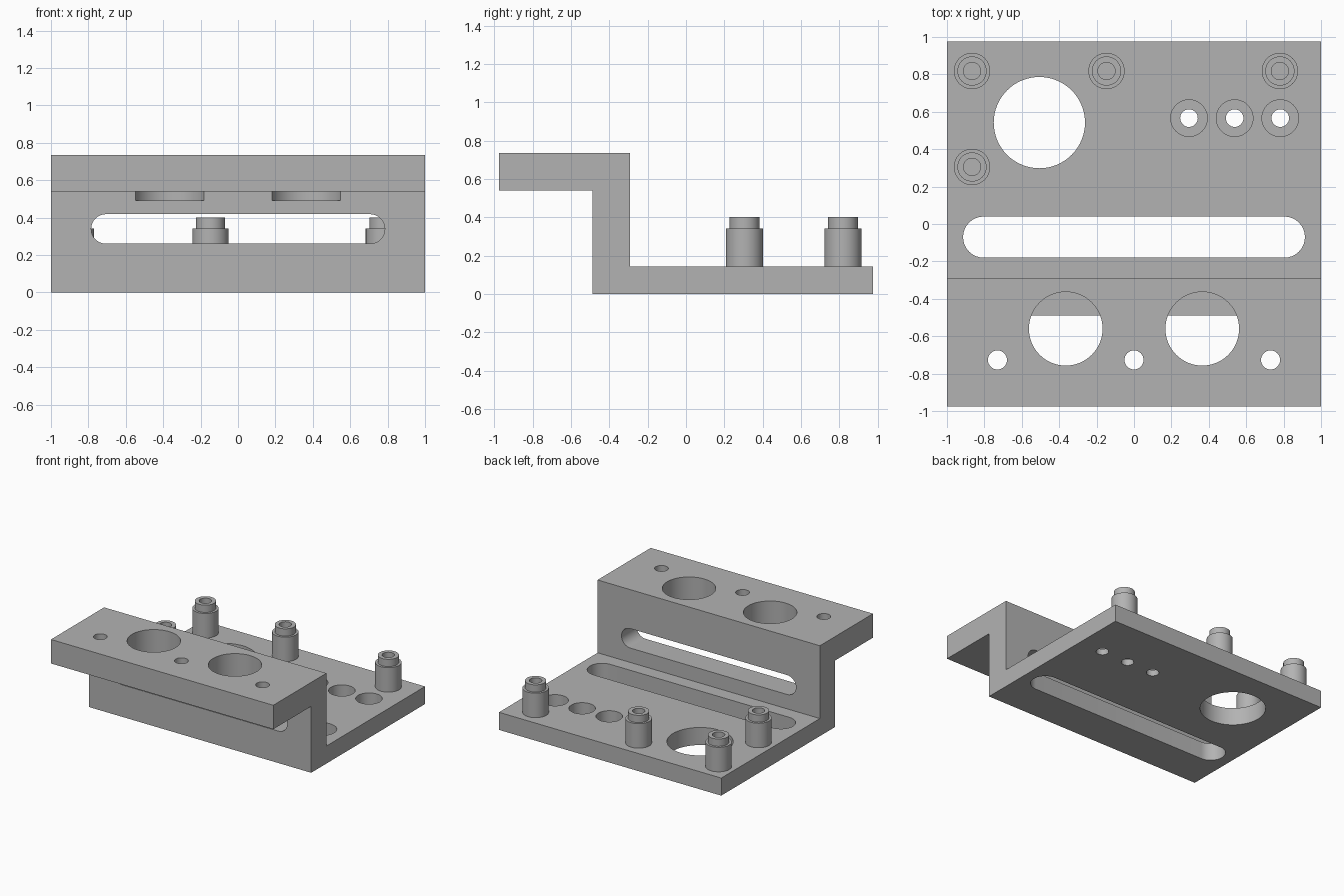
import bpy, bmesh, math
from mathutils import Matrix, Vector

cube = bpy.data.objects.get("Cube")
if cube:
    bpy.data.objects.remove(cube, do_unlink=True)

grey = bpy.data.materials.new("plain_grey")
grey.use_nodes = True
GREY = (0.45, 0.45, 0.45, 1)
grey.diffuse_color = GREY
grey.node_tree.nodes["Principled BSDF"].inputs["Base Color"].default_value = GREY


def make_object(name, bm):
    bmesh.ops.recalc_face_normals(bm, faces=bm.faces)
    mesh = bpy.data.meshes.new(name)
    bm.to_mesh(mesh)
    bm.free()
    mesh.materials.append(grey)
    obj = bpy.data.objects.new(name, mesh)
    bpy.context.collection.objects.link(obj)
    return obj


def extrude_outline(name, points, direction):
    bm = bmesh.new()
    face = bm.faces.new([bm.verts.new(p) for p in points])
    moved = bmesh.ops.extrude_face_region(bm, geom=[face])["geom"]
    bmesh.ops.translate(bm, vec=direction,
                        verts=[v for v in moved if isinstance(v, bmesh.types.BMVert)])
    return make_object(name, bm)


def smooth(obj):
    bpy.ops.object.select_all(action='DESELECT')
    obj.select_set(True)
    bpy.context.view_layer.objects.active = obj
    bpy.ops.object.shade_smooth_by_angle(angle=math.radians(30))


def cut(target, cutter):
    mod = target.modifiers.new("cut", 'BOOLEAN')
    mod.operation, mod.solver, mod.object = 'DIFFERENCE', 'EXACT', cutter
    bpy.context.view_layer.objects.active = target
    bpy.ops.object.modifier_apply(modifier=mod.name)
    bpy.data.objects.remove(cutter, do_unlink=True)


def cut_hole(target, x, y, r, z0, z1, segments=48):
    bm = bmesh.new()
    bmesh.ops.create_cone(bm, cap_ends=True, segments=segments, radius1=r, radius2=r,
                          depth=z1 - z0, matrix=Matrix.Translation((x, y, (z0 + z1) / 2)))
    cut(target, make_object("hole_cutter", bm))


def slot_outline(half_length, r, steps=16):
    pts = []
    for side, start in ((1, -math.pi / 2), (-1, math.pi / 2)):
        for i in range(steps + 1):
            a = start + math.pi * i / steps
            pts.append((side * (half_length - r) + r * math.cos(a), r * math.sin(a)))
    return pts


# Stepped bracket: base plate, upright wall and forward flange in one profile
BASE_TOP, FLANGE_LOW, TOP = 0.143, 0.54, 0.735
profile = [(-0.975, FLANGE_LOW), (-0.488, FLANGE_LOW), (-0.488, 0), (0.975, 0),
           (0.975, BASE_TOP), (-0.292, BASE_TOP), (-0.292, TOP), (-0.975, TOP)]
bracket = extrude_outline("bracket", [(-1, y, z) for y, z in profile], Vector((2, 0, 0)))

# Long slots through the base and the wall
cut(bracket, extrude_outline("base_slot_cutter",
    [(u, v - 0.07, -0.1) for u, v in slot_outline(0.914, 0.11)], Vector((0, 0, 0.35))))
cut(bracket, extrude_outline("wall_slot_cutter",
    [(u, -0.6, v + 0.339) for u, v in slot_outline(0.785, 0.079)], Vector((0, 0.4, 0))))

# Flange openings; the large ones also bite into the wall
for x in (-0.365, 0.365):
    cut_hole(bracket, x, -0.56, 0.197, 0.49, 0.9, 64)
for x in (-0.73, 0, 0.73):
    cut_hole(bracket, x, -0.727, 0.051, 0.4, 0.9, 32)

# Base opening and counterbored screw holes
cut_hole(bracket, -0.506, 0.542, 0.244, -0.1, 0.3, 64)
for x in (0.294, 0.538, 0.782):
    cut_hole(bracket, x, 0.566, 0.098, 0.048, 0.3)
    cut_hole(bracket, x, 0.566, 0.047, -0.1, 0.3, 32)
smooth(bracket)


# Stepped hollow standoffs
def standoff(name, x, y):
    outline = [(0, BASE_TOP), (0.097, BASE_TOP), (0.097, 0.342), (0.078, 0.342),
               (0.078, 0.401), (0.046, 0.401), (0.046, 0.19), (0, 0.19)]
    bm = bmesh.new()
    verts = [bm.verts.new((r, 0, z)) for r, z in outline]
    edges = [bm.edges.new(pair) for pair in zip(verts, verts[1:])]
    bmesh.ops.spin(bm, geom=verts + edges, cent=(0, 0, 0), axis=(0, 0, 1),
                   angle=math.tau, steps=48)
    bmesh.ops.remove_doubles(bm, verts=bm.verts, dist=0.0005)
    obj = make_object(name, bm)
    obj.location = (x, y, 0)
    smooth(obj)


for name, x, y in (("standoff_back_right", -0.866, 0.818), ("standoff_back_middle", -0.147, 0.818),
                   ("standoff_back_left", 0.78, 0.818), ("standoff_side_right", -0.866, 0.305)):
    standoff(name, x, y)
